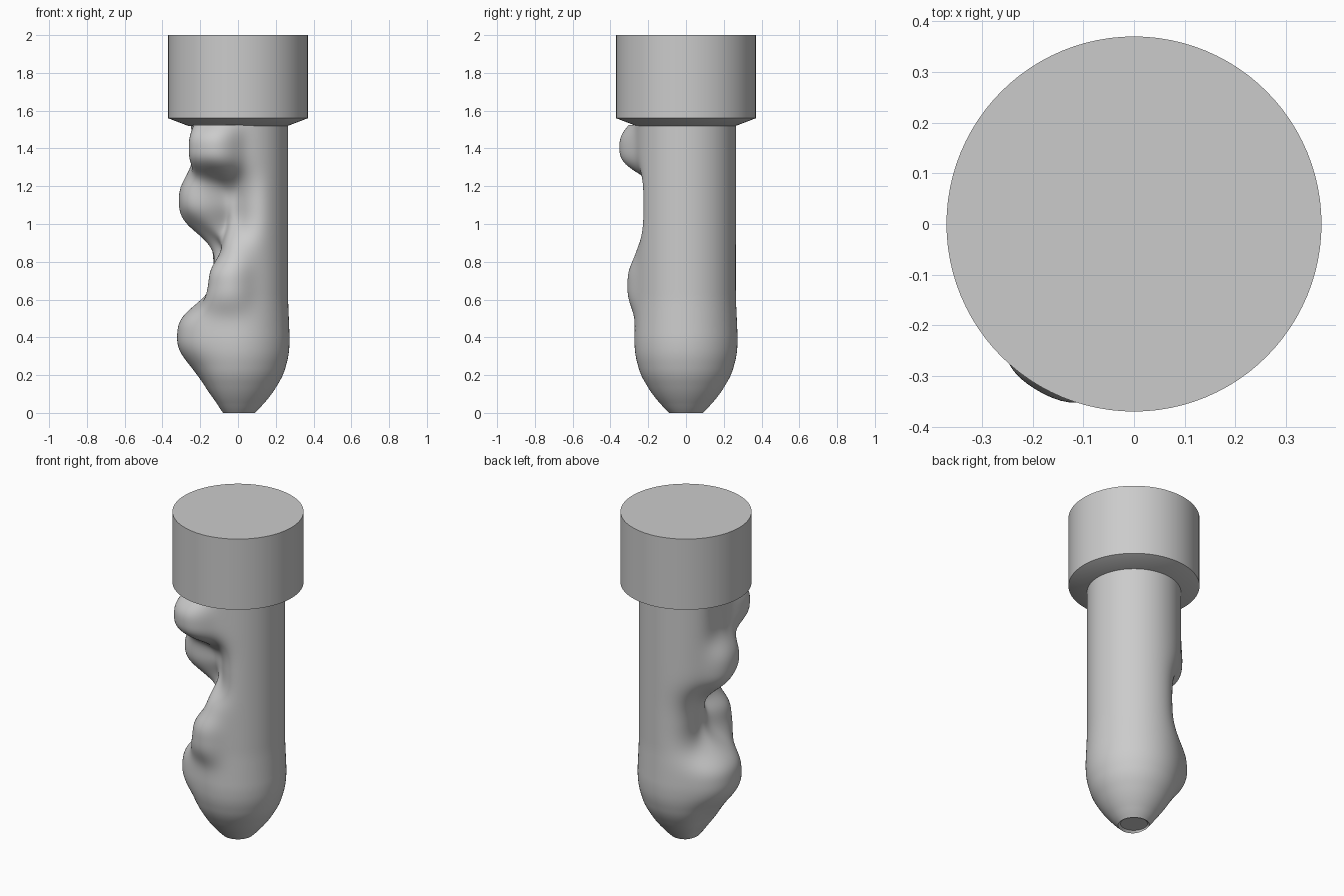
import bpy, bmesh, math

cube = bpy.data.objects.get("Cube")
if cube:
    bpy.data.objects.remove(cube)

grey = bpy.data.materials.new("plain grey")
grey.use_nodes = True
colour = (0.6, 0.6, 0.6, 1)
grey.diffuse_color = colour
grey.node_tree.nodes["Principled BSDF"].inputs["Base Color"].default_value = colour

# Bumps and dents in the stem: angle, height, depth, angular reach, vertical reach
FOLDS = [
    (240, 1.40, 0.115, 28, 0.14),   # overhanging upper bulge
    (185, 1.40, -0.025, 30, 0.15),
    (188, 1.10, 0.05, 32, 0.16),    # side bulge
    (255, 1.10, -0.12, 32, 0.17),   # front hollow
    (222, 0.92, -0.07, 30, 0.13),   # crease joining the hollows
    (180, 0.77, -0.14, 55, 0.20),   # side hollow
    (250, 0.68, 0.055, 30, 0.14),
    (185, 0.42, 0.05, 45, 0.14),    # lower bulge
    (180, 0.12, -0.03, 40, 0.12),
]
# Tip profile: height, radius
TIP = [(0, 0.09), (0.03, 0.12), (0.1, 0.18), (0.2, 0.24), (0.3, 0.268),
       (0.38, 0.274), (0.6, 0.265), (1.6, 0.265)]


def base_radius(z):
    for (z0, r0), (z1, r1) in zip(TIP, TIP[1:]):
        if z <= z1:
            return r0 + (r1 - r0) * (z - z0) / (z1 - z0)
    return TIP[-1][1]


def stem_radius(angle, z):
    # Averaging nearby heights rounds the corners of the tip profile
    r = base_radius(z)
    if z > 0.04:
        r = sum(base_radius(z + d) for d in (-0.03, -0.015, 0, 0.015, 0.03)) / 5
    for a, h, depth, wide, tall in FOLDS:
        da = abs((angle - a + 180) % 360 - 180) / wide
        r += depth * math.exp(-da ** 3 - abs((z - h) / tall) ** 3)
    return r


def lathe(name, heights, radius, sides):
    """Stack rings with a radius given by angle and ring number, capped at both ends."""
    bm = bmesh.new()
    rings = []
    for i, z in enumerate(heights):
        ring = []
        for k in range(sides):
            t = math.tau * k / sides
            r = radius(math.degrees(t), i)
            ring.append(bm.verts.new((r * math.cos(t), r * math.sin(t), z)))
        rings.append(ring)
    for low, high in zip(rings, rings[1:]):
        for k in range(sides):
            n = (k + 1) % sides
            bm.faces.new((low[k], low[n], high[n], high[k]))
    bm.faces.new(rings[0][::-1])
    bm.faces.new(rings[-1])
    mesh = bpy.data.meshes.new(name)
    bm.to_mesh(mesh)
    bm.free()
    mesh.materials.append(grey)
    obj = bpy.data.objects.new(name, mesh)
    bpy.context.collection.objects.link(obj)
    bpy.ops.object.select_all(action="DESELECT")
    obj.select_set(True)
    bpy.context.view_layer.objects.active = obj
    bpy.ops.object.shade_smooth_by_angle(angle=math.radians(30))
    return obj


# Crumpled stem with a shallow recess in the tip
ROWS = 110
stem_heights = [0.012, 0] + [1.525 * i / ROWS for i in range(1, ROWS + 1)]
lathe("stem", stem_heights,
      lambda a, i: 0.076 if i == 0 else stem_radius(a, stem_heights[i]), 128)

# Cylindrical head with a bevelled underside
head_radii = [0.265, 0.37, 0.37]
lathe("head", [1.52, 1.56, 2.0], lambda a, i: head_radii[i], 96)
